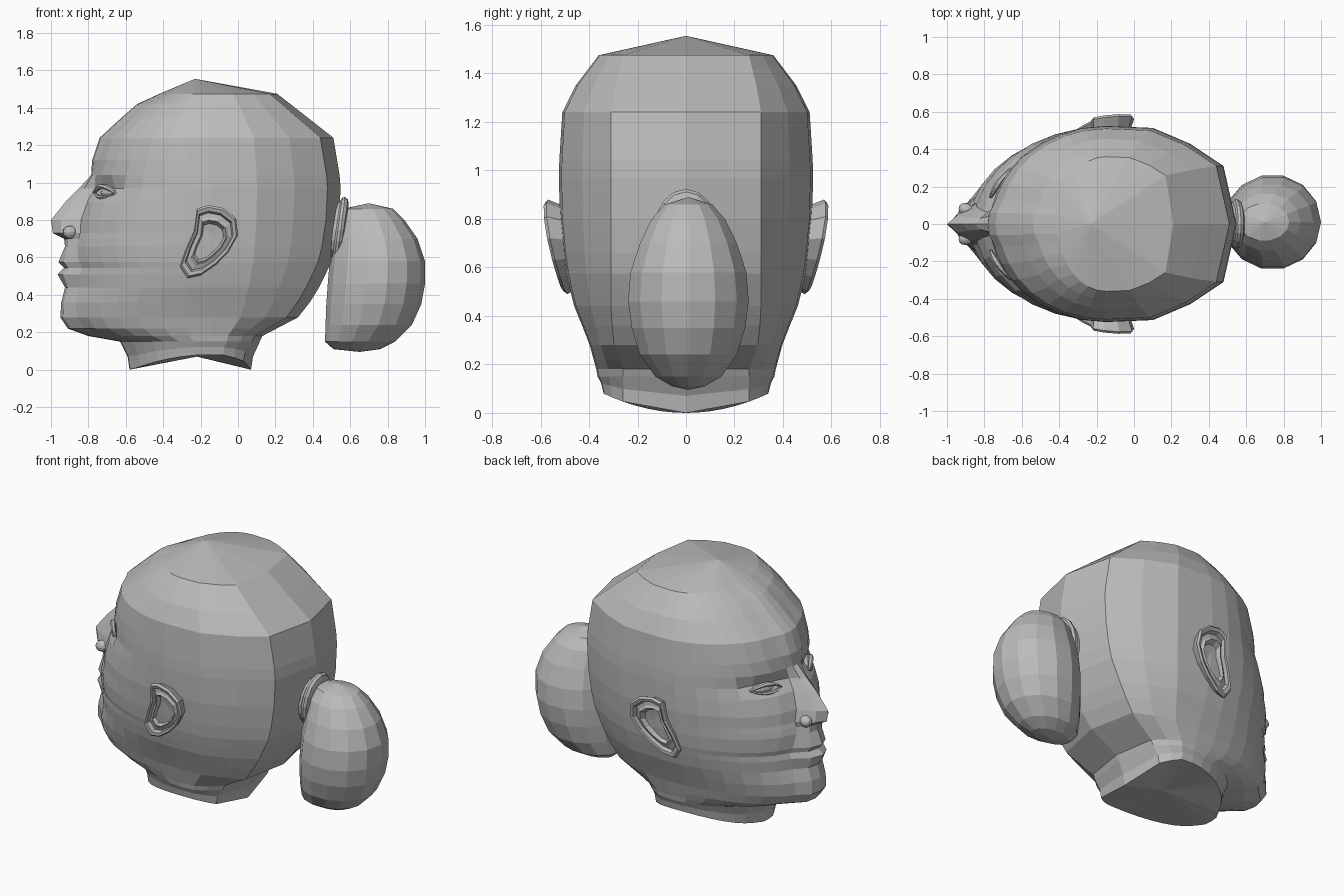
import bpy, bmesh, math
from mathutils import Vector, Matrix

default_cube = bpy.data.objects.get("Cube")
if default_cube:
    bpy.data.objects.remove(default_cube, do_unlink=True)

grey = bpy.data.materials.new("plain grey")
grey.use_nodes = True
grey.diffuse_color = (0.5, 0.5, 0.5, 1)
grey.node_tree.nodes["Principled BSDF"].inputs["Base Color"].default_value = (0.5, 0.5, 0.5, 1)


def finish(name, bm):
    bmesh.ops.recalc_face_normals(bm, faces=bm.faces[:])
    mesh = bpy.data.meshes.new(name)
    bm.to_mesh(mesh)
    bm.free()
    mesh.materials.append(grey)
    obj = bpy.data.objects.new(name, mesh)
    bpy.context.scene.collection.objects.link(obj)
    return obj


def loft(name, rings, start=None, end=None):
    """Skin closed rings; each end is closed by a fan to a point."""
    bm = bmesh.new()
    loops = [[bm.verts.new(point) for point in ring] for ring in rings]
    count = len(loops[0])
    for low, high in zip(loops, loops[1:]):
        for i in range(count):
            j = (i + 1) % count
            bm.faces.new((low[i], low[j], high[j], high[i]))
    for tip, loop in ((start, loops[0]), (end, loops[-1])):
        if tip is not None:
            centre = bm.verts.new(tip)
            for i in range(count):
                bm.faces.new((loop[i], loop[(i + 1) % count], centre))
    return finish(name, bm)


def sample(table, z):
    """Linear lookup by height in a table whose first column is z."""
    for low, high in zip(table, table[1:]):
        if z <= high[0]:
            f = (z - low[0]) / (high[0] - low[0])
            return [a + (b - a) * f for a, b in zip(low[1:], high[1:])]
    return table[-1][1:]


# Head: height, half width, back x, half width of the flat back panel
skull = [(0, .34, .07, .26), (.07, .35, .08, .26), (.18, .37, .13, .26),
         (.29, .4, .34, .3), (.45, .465, .44, .31), (.6, .5, .51, .31),
         (.8, .52, .54, .31), (1, .525, .55, .31), (1.24, .51, .51, .31),
         (1.35, .455, .37, .29), (1.475, .36, .21, .26)]

# Face: height, centre line x, x beside the centre, half width of the ridge
face = [(0, -.58, -.57, .1), (.07, -.59, -.58, .1), (.15, -.63, -.61, .1),
        (.18, -.8, -.76, .12), (.22, -.91, -.87, .14), (.28, -.95, -.91, .14),
        (.36, -.945, -.91, .14), (.44, -.925, -.88, .14), (.51, -.965, -.88, .15),
        (.545, -.93, -.87, .15), (.575, -.96, -.88, .14), (.66, -.925, -.88, .12),
        (.7, -.93, -.87, .11), (.73, -.99, -.86, .11), (.8, -1, -.85, .09),
        (.9, -.92, -.81, .07), (.97, -.85, -.77, .06), (1.04, -.785, -.77, .08),
        (1.12, -.78, -.76, .12), (1.24, -.74, -.72, .12), (1.35, -.62, -.6, .12),
        (1.42, -.54, -.52, .1), (1.475, -.42, -.41, .1)]
WIDEST = -.15


def head_ring(z, front, beside, ridge):
    width, back, panel = sample(skull, z)
    corner = back - .07 * (panel / .31) ** 3
    half = [(front, 0), (front + .35 * (beside - front), ridge / 2)]
    first = math.asin(ridge / width)
    for i in range(8):
        t = first + (math.pi / 2 - first) * i / 7
        x = WIDEST + (beside - WIDEST) * math.cos(t)
        if .9 < z < 1 and i in (1, 2):
            x += .03                                   # eye socket
        half.append((x, width * math.sin(t)))
    for along, bulge in ((.4, .95), (.72, .55), (1, 0)):
        half.append((WIDEST + (corner - WIDEST) * along, panel + (width - panel) * bulge))
    half.append((back, 0))
    outline = half + [(x, -y) for x, y in half[-2:0:-1]]
    arch = max(0, .08 - z * .4) if z < .1 else 0       # neck edge rises at the sides
    return [Vector((x, y, z + arch * (y / width) ** 2)) for x, y in outline]


loft("head", [head_ring(*row) for row in face],
     start=(-.22, 0, .07), end=(-.23, 0, 1.555))

# Ears: an outline shrunk in steps to make rim, groove, ridge and bowl
ear_outline = [(-.22, .86), (-.16, .88), (-.08, .865), (-.01, .81), (0, .72), (-.05, .63),
               (-.12, .56), (-.2, .505), (-.27, .49), (-.31, .55), (-.28, .64), (-.235, .74)]
ear_steps = [(.85, -.07), (1, -.005), (.94, .008), (.83, .004), (.78, -.02),
             (.66, -.015), (.58, -.005), (.48, -.035)]


def ear_point(x, z, scale, depth, side):
    x, z = -.15 + (x + .15) * scale, .69 + (z - .69) * scale
    return Vector((x, side * (.543 + .17 * (z - .69) + .12 * (x + .15) + depth), z))


for side, label in ((1, "left"), (-1, "right")):
    rings = [[ear_point(x, z, scale, depth, side) for x, z in ear_outline]
             for scale, depth in ear_steps]
    loft(label + "_ear", rings, end=ear_point(-.15, .69, 1, -.04, side))


# Eyes: a low ball with an upper and a lower lid
def ball(name, centre, size, turn):
    bm = bmesh.new()
    place = Matrix.Translation(centre) @ Matrix.Rotation(turn, 4, "Z") @ Matrix.Diagonal((*size, 1))
    bmesh.ops.create_uvsphere(bm, u_segments=12, v_segments=8, radius=1, matrix=place)
    return finish(name, bm)


def lid(name, side, rise, radius):
    rings = []
    for i in range(7):
        s = i / 6 * 2 - 1
        bow = 1 - s * s
        centre = Vector((-.712 + .055 * s - .012 * bow, side * (.22 + .08 * s), .945 + rise * bow))
        r = radius * (.4 + .6 * bow)
        rings.append([centre + Vector((r * 1.4 * math.cos(a), 0, r * math.sin(a)))
                      for a in (k * math.pi / 3 for k in range(6))])
    return loft(name, rings, start=rings[0][0], end=rings[-1][0])


for side, label in ((1, "left"), (-1, "right")):
    ball(label + "_eye", (-.685, side * .22, .945), (.035, .075, .03), -side * math.radians(33))
    lid(label + "_upper_lid", side, .035, .014)
    lid(label + "_lower_lid", side, -.025, .01)

# Nostril wings
for side, label in ((1, "left"), (-1, "right")):
    ball(label + "_nostril_wing", (-.895, side * .075, .735), (.045, .035, .035), -side * .5)

# Hair bun: height, front x, back x, half width
bun = [(.11, .51, .76, .07), (.15, .465, .84, .14), (.24, .468, .93, .205),
       (.35, .472, .98, .24), (.46, .48, 1, .255), (.58, .49, 1, .245),
       (.7, .51, .96, .205), (.8, .53, .89, .155), (.86, .56, .83, .1)]


def bun_ring(z, near, far, width):
    angles = [k * math.tau / 14 for k in range(14)]
    return [Vector(((near + far) / 2 + (far - near) / 2 * math.cos(a), .01 + width * math.sin(a), z))
            for a in angles]


loft("hair_bun", [bun_ring(*row) for row in bun], start=(.65, .01, .095), end=(.7, .01, .89))

# Hair tie: a short oval collar leaning with the back of the head
tie_steps = [(.47, .85), (.535, .9), (.545, 1), (.56, 1.02), (.575, .95), (.58, .8)]
tie_rings = [[Vector((x + .13 * .17 * math.sin(a) - .01, .13 * size * math.cos(a),
                      .75 + .17 * size * math.sin(a)))
              for a in (k * math.tau / 16 for k in range(16))] for x, size in tie_steps]
loft("hair_tie", tie_rings, start=(.46, 0, .75), end=(.57, 0, .75))
